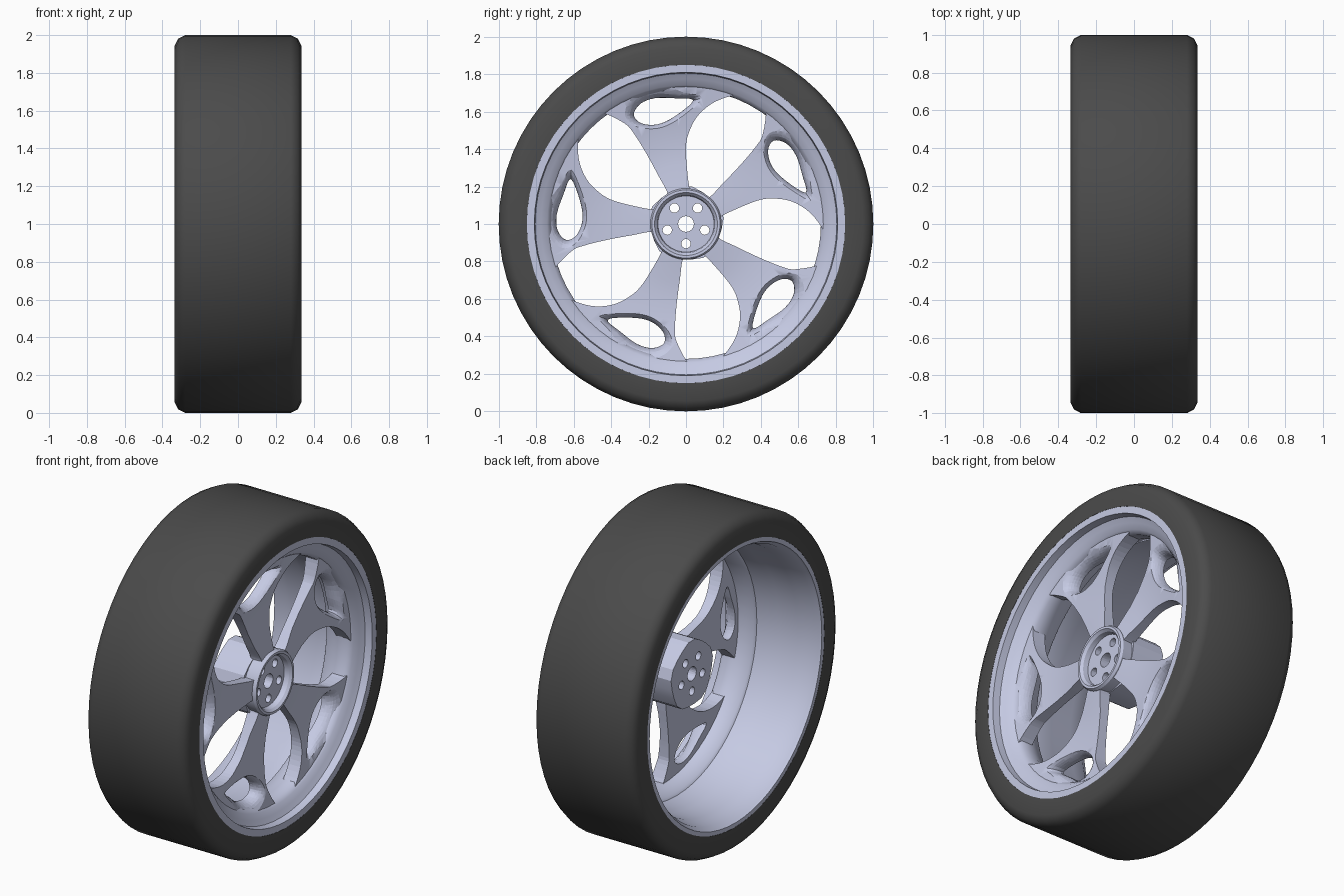
import bpy, bmesh, math
from mathutils import Vector

if "Cube" in bpy.data.objects:
    bpy.data.objects.remove(bpy.data.objects["Cube"])

TAU = math.tau


def material(name, rgb):
    m = bpy.data.materials.new(name)
    m.diffuse_color = (*rgb, 1)
    m.use_nodes = True
    m.node_tree.nodes["Principled BSDF"].inputs["Base Color"].default_value = m.diffuse_color
    return m


RUBBER = material("rubber", (0.07, 0.07, 0.07))
ALLOY = material("alloy", (0.56, 0.59, 0.77))


def skin(bm, rings, close=False):
    """Bridge equal-length rings of (x, y, z); cap the ends unless closed."""
    vs = [[bm.verts.new(p) for p in ring] for ring in rings]
    n, m = len(vs[0]), len(vs)
    for i in range(m if close else m - 1):
        a, b = vs[i], vs[(i + 1) % m]
        for j in range(n):
            k = (j + 1) % n
            bm.faces.new((a[j], a[k], b[k], b[j]))
    if not close:
        bm.faces.new(vs[0])
        bm.faces.new(vs[-1])


def finish(bm, name, mat=None, angle=35):
    bmesh.ops.recalc_face_normals(bm, faces=bm.faces)
    me = bpy.data.meshes.new(name)
    bm.to_mesh(me)
    bm.free()
    ob = bpy.data.objects.new(name, me)
    bpy.context.collection.objects.link(ob)
    if mat:
        me.materials.append(mat)
        smooth(ob, angle)
    return ob


def smooth(ob, angle=35):
    bpy.ops.object.select_all(action='DESELECT')
    ob.select_set(True)
    bpy.context.view_layer.objects.active = ob
    bpy.ops.object.shade_smooth_by_angle(angle=math.radians(angle))


def circle(x, r, n, cy=0, cz=0):
    return [(x, cy + r * math.cos(TAU * i / n), 1 + cz + r * math.sin(TAU * i / n))
            for i in range(n)]


def lathe(name, profile, mat, n=64, angle=35):
    """Revolve a closed (x, radius) profile around the axle."""
    bm = bmesh.new()
    skin(bm, [circle(x, r, n) for x, r in profile], close=True)
    return finish(bm, name, mat, angle)


def cut(ob, cutter, angle=35):
    cutter.hide_render = True
    mod = ob.modifiers.new("cut", 'BOOLEAN')
    mod.object, mod.solver = cutter, 'EXACT'
    bpy.ops.object.select_all(action='DESELECT')
    ob.select_set(True)
    bpy.context.view_layer.objects.active = ob
    bpy.ops.object.modifier_apply(modifier=mod.name)
    bpy.data.objects.remove(cutter)
    smooth(ob, angle)


def spline(pts, steps=4):
    """Closed Catmull-Rom outline."""
    p = [Vector(q) for q in pts]
    out = []
    for i in range(len(p)):
        a, b, c, d = (p[(i + k) % len(p)] for k in (-1, 0, 1, 2))
        for s in range(steps):
            t = s / steps
            out.append(0.5 * (2 * b + (c - a) * t + (2 * a - 5 * b + 4 * c - d) * t * t
                              + (3 * b - a - 3 * c + d) * t ** 3))
    return out


def loft(bm, outline, layers, turn):
    """Stack copies of an outline along x, each grown outward by d, turned about the axle."""
    mid = sum(outline, Vector((0, 0))) / len(outline)
    c, s = math.cos(turn), math.sin(turn)
    rings = []
    for x, d in layers:
        q = [v + (v - mid).normalized() * d for v in outline]
        rings.append([(x, v.x * c - v.y * s, 1 + v.x * s + v.y * c) for v in q])
    skin(bm, rings)


# tyre
lathe("tyre", [(0.30, 0.845), (0.335, 0.85), (0.335, 0.945), (0.318, 0.98), (0.28, 1.0),
               (-0.28, 1.0), (-0.318, 0.98), (-0.335, 0.945), (-0.335, 0.85),
               (-0.30, 0.845)], RUBBER, 64, 50)

# rim barrel with front lip, sloped step, gentle ridge and rear lip
lathe("rim", [(0.30, 0.855), (0.334, 0.852), (0.334, 0.81), (0.29, 0.805), (0.272, 0.775),
              (0.255, 0.742), (0.23, 0.72), (0.16, 0.72), (0.07, 0.75), (0.06, 0.765),
              (-0.05, 0.77), (-0.08, 0.78), (-0.20, 0.785), (-0.23, 0.795), (-0.30, 0.805),
              (-0.32, 0.82), (-0.334, 0.825), (-0.334, 0.852), (-0.30, 0.855)],
      ALLOY, 64, 45)

# spoke disc, dished on the front
spokes = lathe("spokes", [(0.155, 0.165), (0.23, 0.165), (0.225, 0.22), (0.212, 0.32),
                          (0.21, 0.42), (0.217, 0.52), (0.231, 0.62), (0.245, 0.735),
                          (0.155, 0.735)], ALLOY, 80)

# five large windows and five small flared holes
window = spline([(0.025, 0.17), (0.005, 0.30), (0.0, 0.42), (0.02, 0.50), (0.065, 0.58),
                 (0.15, 0.65), (0.27, 0.69), (0.36, 0.685), (0.425, 0.63), (0.41, 0.48),
                 (0.37, 0.41), (0.29, 0.315), (0.20, 0.22), (0.12, 0.14), (0.07, 0.15)])
slot = spline([(-0.615, 0.24), (-0.565, 0.12), (-0.553, 0.02), (-0.585, -0.06),
               (-0.64, -0.085), (-0.685, -0.035), (-0.69, 0.05), (-0.655, 0.155)])
bm = bmesh.new()
for i in range(5):
    loft(bm, window, [(0.0, 0), (0.4, 0)], TAU * i / 5)
    loft(bm, slot, [(0.0, 0), (0.165, 0), (0.18, 0.002), (0.195, 0.007), (0.208, 0.014),
                    (0.22, 0.023), (0.23, 0.036), (0.25, 0.07)], TAU * i / 5)
cut(spokes, finish(bm, "window_cutter"), 50)

# hub: faceted, lightly fluted body behind, raised cup ring in front
bm = bmesh.new()
flutes = []
for i in range(20):
    r = 0.203 if i % 4 < 2 else 0.192
    a = TAU * (i + 0.5) / 20
    flutes.append((r * math.cos(a), 1 + r * math.sin(a)))
skin(bm, [[(x, *p) for p in flutes] for x in (-0.04, 0.17)])
flange = finish(bm, "hub_body", ALLOY, 15)
bm = bmesh.new()
skin(bm, [circle(x, r, 48) for x, r in [(0.16, 0.185), (0.235, 0.19), (0.25, 0.182),
                                        (0.25, 0.168), (0.235, 0.155), (0.205, 0.15)]])
cup = finish(bm, "hub_cup", ALLOY)

# centre bore and five bolt holes through the hub
for ob in (flange, cup):
    bm = bmesh.new()
    skin(bm, [circle(x, 0.042, 24) for x in (-0.2, 0.4)])
    for i in range(5):
        a = -TAU / 4 + TAU * i / 5
        cy, cz = 0.105 * math.cos(a), 0.105 * math.sin(a)
        skin(bm, [circle(x, 0.025, 16, cy, cz) for x in (-0.2, 0.4)])
    cut(ob, finish(bm, "bolt_cutter"), 25)
